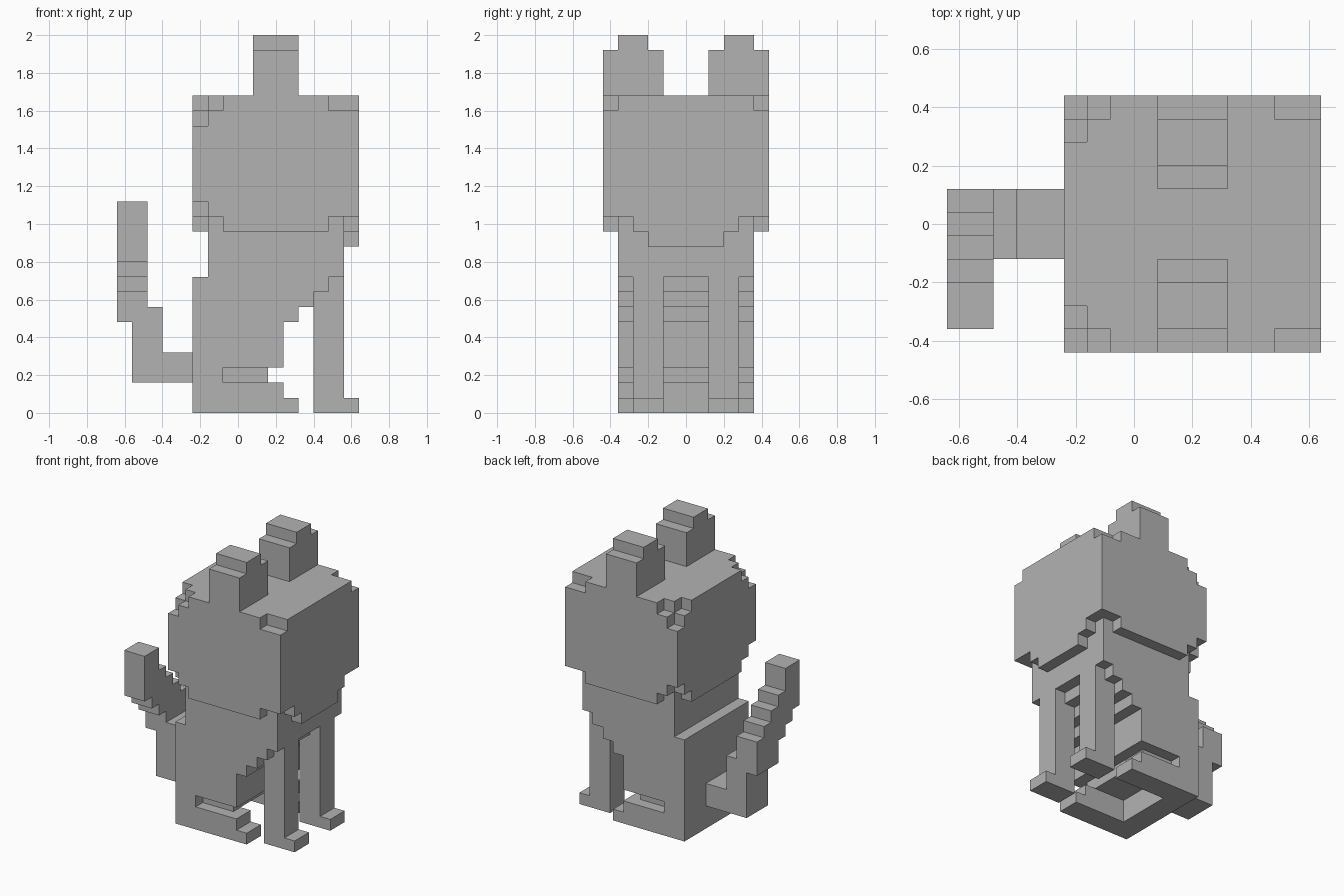
import bpy
import bmesh
from math import radians
from mathutils import Vector

U = 0.08  # edge of one cube cell

old = bpy.data.objects.get("Cube")
if old:
    bpy.data.objects.remove(old, do_unlink=True)

grey = bpy.data.materials.new("plain_grey")
grey.use_nodes = True
COLOUR = (0.45, 0.45, 0.45, 1)
grey.diffuse_color = COLOUR
grey.node_tree.nodes["Principled BSDF"].inputs["Base Color"].default_value = COLOUR


def block(x, y, z):
    """Cells of a box given as (from, to) ranges; y counts up from the right-hand edge."""
    return {(i, j, k) for i in range(*x) for j in range(*y) for k in range(*z)}


def mirrored(cells):
    """Cells together with their reflection across the y = 0 plane."""
    return cells | {(i, 10 - j, k) for i, j, k in cells}


def build(name, cells):
    """Skin the cells with their outer faces and merge coplanar ones."""
    bm = bmesh.new()
    for cell in cells:
        for axis in range(3):
            for side in (0, 1):
                neighbour = list(cell)
                neighbour[axis] += 2 * side - 1
                if tuple(neighbour) in cells:
                    continue
                a, b = (axis + 1) % 3, (axis + 2) % 3
                corners = []
                for s, t in ((0, 0), (1, 0), (1, 1), (0, 1)):
                    p = Vector(cell)
                    p[axis] += side
                    p[a] += s
                    p[b] += t
                    p.y -= 5.5
                    corners.append(bm.verts.new(p * U))
                bm.faces.new(corners if side else corners[::-1])
    bmesh.ops.remove_doubles(bm, verts=bm.verts[:], dist=U / 100)
    bmesh.ops.dissolve_limit(bm, angle_limit=radians(1),
                             verts=bm.verts[:], edges=bm.edges[:])
    mesh = bpy.data.meshes.new(name)
    bm.to_mesh(mesh)
    bm.free()
    mesh.materials.append(grey)
    obj = bpy.data.objects.new(name, mesh)
    bpy.context.collection.objects.link(obj)
    return obj


# Head with chipped corners and a chin
head = block((-3, 8), (0, 11), (12, 21))
head -= mirrored({(-3, 0, 20), (-2, 0, 20), (-3, 1, 20), (-3, 0, 19)})
head -= mirrored({(-3, 0, 12), (-2, 0, 12), (-3, 1, 12), (-3, 0, 13)})
head -= mirrored({(7, 0, 20), (6, 0, 20)})
head -= mirrored({(7, 0, 12), (6, 0, 12), (7, 1, 12)})
head |= block((7, 8), (3, 8), (11, 12))
build("head", head)

# Ears
ear = block((1, 4), (0, 4), (21, 24)) | block((1, 4), (1, 3), (24, 25))
build("right_ear", ear)
build("left_ear", mirrored(ear) - ear)

# Torso: rump, belly and stepped chest
torso = block((-3, -1), (1, 10), (0, 9))
torso |= block((-2, 3), (1, 10), (3, 12))
torso |= block((-1, 2), (2, 9), (2, 3))
for step in range(4):
    torso |= block((3 + step, 4 + step), (1, 10), (6 + step, 12))
build("torso", torso)

# Front legs with toes
front_leg = block((5, 7), (2, 4), (0, 9)) | block((7, 8), (2, 4), (0, 1))
build("right_front_leg", front_leg)
build("left_front_leg", mirrored(front_leg) - front_leg)

# Hind feet with toes
hind_foot = block((-1, 3), (1, 3), (0, 2)) | block((3, 4), (1, 3), (0, 1))
build("right_hind_foot", hind_foot)
build("left_hind_foot", mirrored(hind_foot) - hind_foot)

# Tail: root, upright and a tip that climbs sideways
tail = block((-7, -3), (4, 7), (2, 4)) | block((-7, -5), (4, 7), (2, 7))
climb = [(10, 14), (9, 14), (8, 12), (6, 11), (6, 10), (6, 9)]
for j, height in enumerate(climb, start=1):
    tail |= block((-8, -6), (j, j + 1), height)
build("tail", tail)
